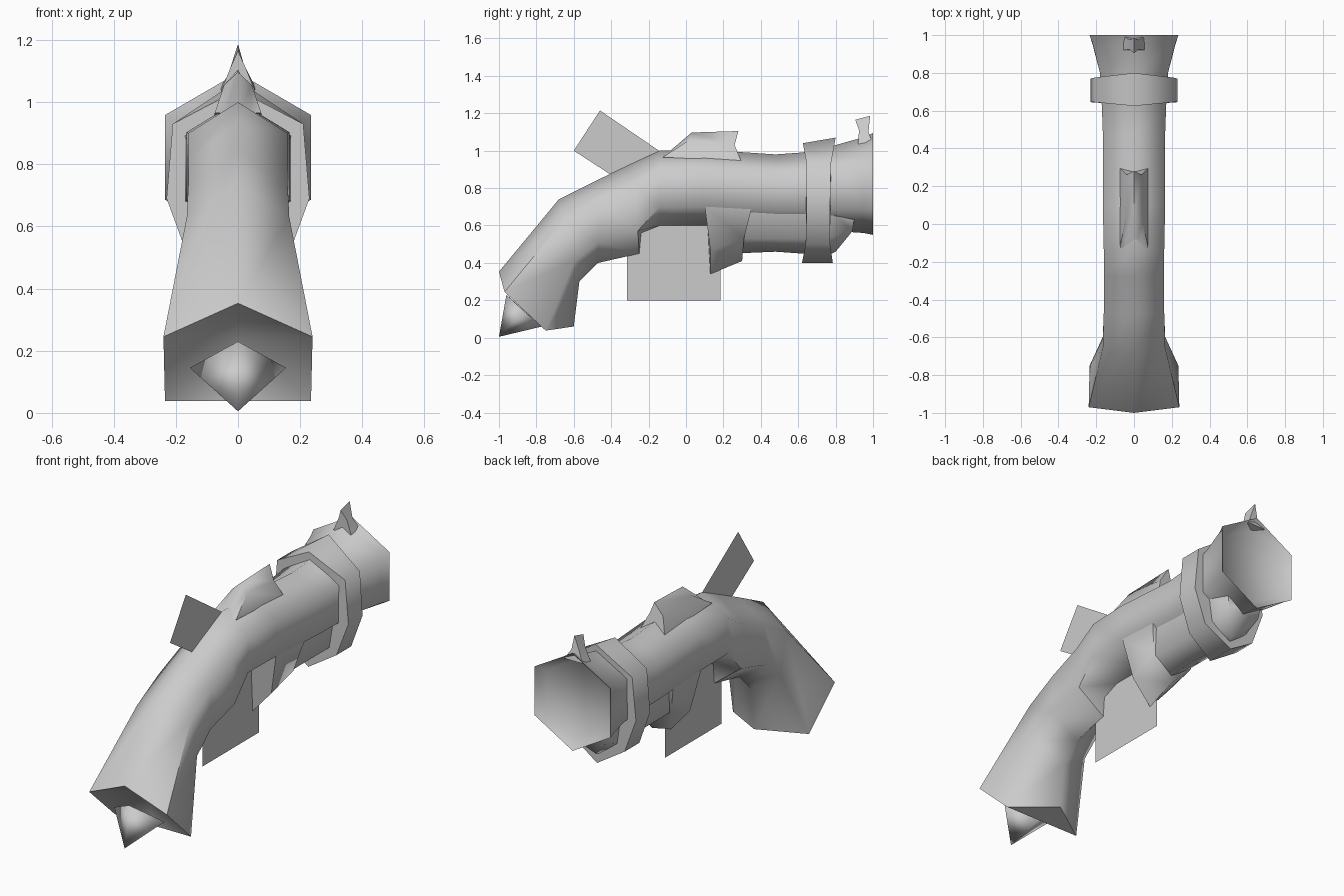
import bpy
import bmesh
from math import radians
from mathutils import Vector

cube = bpy.data.objects.get("Cube")
if cube:
    bpy.data.objects.remove(cube, do_unlink=True)

grey = bpy.data.materials.new("plain_grey")
grey.use_nodes = True
colour = (0.6, 0.6, 0.6, 1)
grey.diffuse_color = colour
grey.node_tree.nodes["Principled BSDF"].inputs["Base Color"].default_value = colour


def finish(name, bm, angle):
    """Turn a bmesh into a shaded object."""
    bmesh.ops.remove_doubles(bm, verts=bm.verts, dist=0.0005)
    bmesh.ops.recalc_face_normals(bm, faces=bm.faces)
    mesh = bpy.data.meshes.new(name)
    bm.to_mesh(mesh)
    bm.free()
    mesh.materials.append(grey)
    mesh.shade_smooth()
    mesh.set_sharp_from_angle(angle=radians(angle))
    obj = bpy.data.objects.new(name, mesh)
    bpy.context.collection.objects.link(obj)


def loft(name, halves, angle=70):
    """Mirror each half section across x and skin the sections in order."""
    bm = bmesh.new()
    rings = []
    for half in halves:
        ring = list(half) + [(-x, y, z) for x, y, z in reversed(half) if x > 0]
        rings.append([bm.verts.new(p) for p in ring])
    for a, b in zip(rings, rings[1:]):
        for i in range(len(a)):
            j = (i + 1) % len(a)
            bm.faces.new((a[i], a[j], b[j], b[i]))
    bm.faces.new(rings[0])
    bm.faces.new(rings[-1])
    finish(name, bm, angle)


def hex_half(top, bottom, width):
    """Half of an upright hexagon between two (y, z) points."""
    t, b = Vector((0, *top)), Vector((0, *bottom))
    side = Vector((width, 0, 0))
    return [tuple(t), tuple(t.lerp(b, 0.25) + side),
            tuple(t.lerp(b, 0.75) + side), tuple(b)]


def sheet(name, outline):
    """Single flat face on the centre plane."""
    bm = bmesh.new()
    bm.faces.new([bm.verts.new((0, y, z)) for y, z in outline])
    finish(name, bm, 30)


# Curved grip and barrel in one skin, with a dished butt and a shallow muzzle
centre = (0, -0.78, 0.24)
beside = (0.0001, *centre[1:])
rim = [(0, -1, 0.353), (0.24, -0.97, 0.245), (0.235, -0.75, 0.038)]
body = [[centre, beside, beside, centre],
        rim + [(0, -0.75, 0.038)],
        rim + [(0, -0.6, 0.06)]]

# Grip sections up to the step in its underside
for top, bottom, width in [
        ((-0.68, 0.74), (-0.57, 0.30), 0.165),
        ((-0.47, 0.845), (-0.47, 0.40), 0.16),
        ((-0.28, 0.935), (-0.25, 0.45), 0.16)]:
    body.append(hex_half(top, bottom, width))
body.append(body[-1][:3] + [(0, -0.24, 0.56)])

# Barrel sections to the muzzle and its recessed floor
for top, bottom, width in [
        ((-0.14, 1.0), (-0.14, 0.60), 0.16),
        ((0.10, 1.005), (0.10, 0.60), 0.165),
        ((0.48, 0.98), (0.48, 0.58), 0.165),
        ((0.62, 0.99), (0.62, 0.58), 0.17),
        ((0.80, 1.03), (0.80, 0.57), 0.18),
        ((0.96, 1.075), (0.95, 0.56), 0.22),
        ((1.0, 1.095), (1.0, 0.55), 0.235),
        ((0.955, 1.045), (0.955, 0.60), 0.19)]:
    body.append(hex_half(top, bottom, width))
loft("grip_and_barrel", body, 66)

# Spike set into the butt
tip = (0, -1, 0.005)
loft("butt_spike", [
    [(0, -0.96, 0.23), (0.155, -0.87, 0.145), (0, -0.77, 0.06)],
    [tip, (0.0001, *tip[1:]), tip]], 120)

# Band around the barrel, flared along its front and back edges
section = [(0, 1.05), (0.21, 0.93), (0.23, 0.69), (0.16, 0.5), (0, 0.4)]
front_y = [0.625, 0.645, 0.645, 0.64, 0.62]
back_y = [0.8, 0.775, 0.77, 0.77, 0.785]
loft("barrel_band", [
    [(x, y, z + (dz if z > 1 else 0)) for (x, z), y in zip(section, ys)]
    for ys, dz in ((front_y, -0.01), (back_y, 0.02))])

# Stock below the barrel, poking out in front of the band
stock = [[(0.14, y, 0.69), (0.115, y, 0.53), (0, y, low)]
         for y, low in ((0.25, 0.45), (0.48, 0.46), (0.62, 0.45), (0.76, 0.44))]
stock.append([(0.11, 0.9, 0.64), (0.1, 0.89, 0.57), (0, 0.80, 0.46)])
loft("fore_stock", stock)

# Cuff wrapping the rear of the stock
loft("stock_cuff", [
    [(0.165, 0.10, 0.705), (0.115, 0.13, 0.47), (0, 0.13, 0.34)],
    [(0.165, 0.35, 0.69), (0.125, 0.31, 0.53), (0, 0.30, 0.41)]])

# Tent-shaped sights; the rear one has a flat sloping front
rear_base = (0.075, -0.125, 0.965)
loft("rear_sight", [
    [(0, -0.125, 0.965), (0.04, -0.125, 0.965), rear_base],
    [(0, 0.03, 1.097), (0.045, 0.015, 1.055), rear_base],
    [(0, 0.28, 1.105), (0.04, 0.26, 1.03), (0.075, 0.295, 0.945)]], 60)
loft("front_sight", [
    [(0, 0.905, 1.165), (0.025, 0.925, 1.11), (0.055, 0.92, 1.035)],
    [(0, 0.985, 1.187), (0.025, 0.975, 1.10), (0.055, 0.995, 1.05)]], 60)

# Thin hammer and trigger plates
sheet("hammer", [(-0.46, 1.215), (-0.6, 1.0), (-0.4, 0.87), (-0.13, 0.99)])
sheet("trigger_guard", [(-0.315, 0.2), (0.185, 0.2), (0.185, 0.61), (-0.315, 0.61)])
